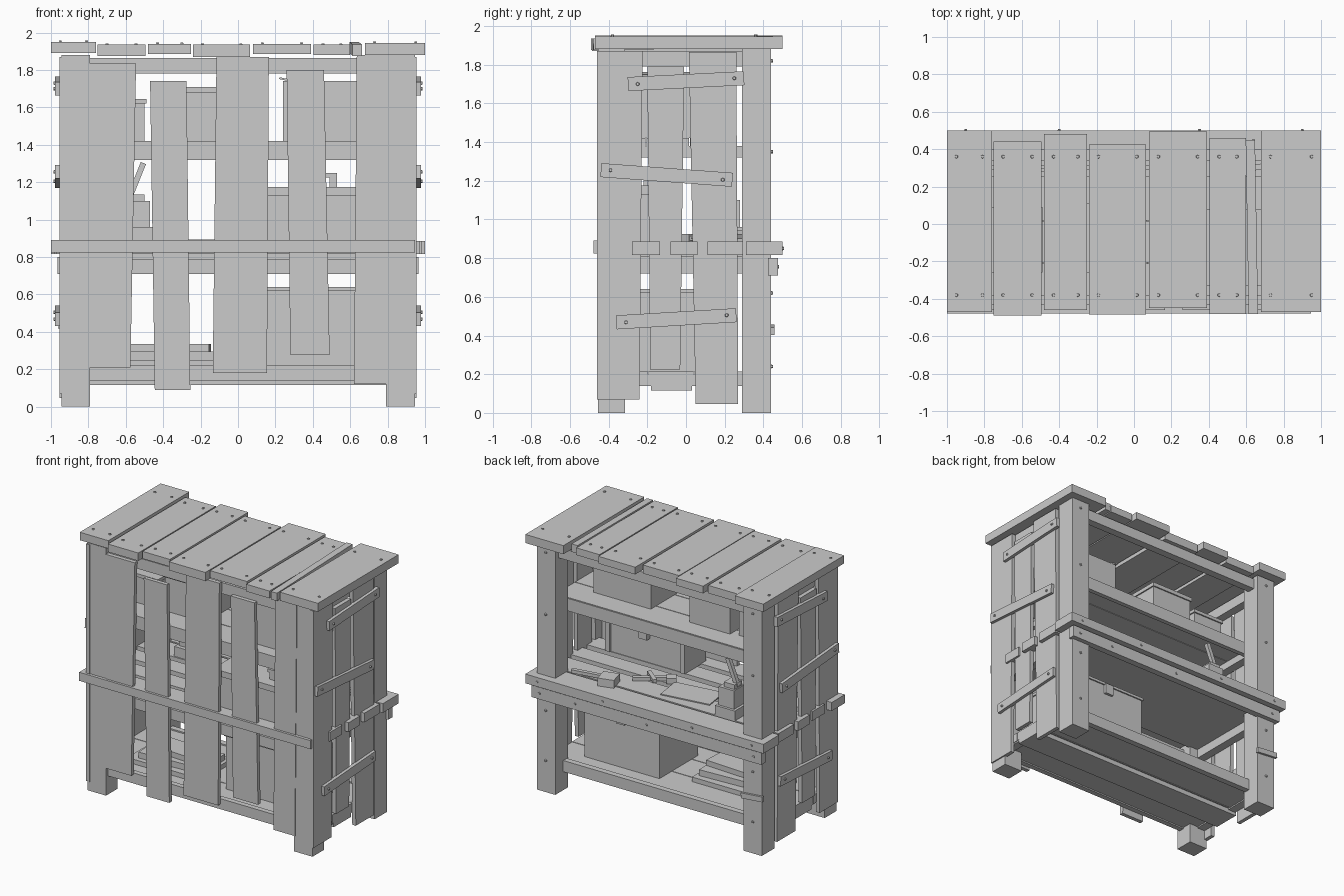
import bpy, bmesh
from math import radians, atan2, hypot
from mathutils import Matrix, Vector

if "Cube" in bpy.data.objects:
    bpy.data.objects.remove(bpy.data.objects["Cube"])


def finish(name, bm):
    bmesh.ops.recalc_face_normals(bm, faces=bm.faces)
    me = bpy.data.meshes.new(name)
    bm.to_mesh(me)
    bm.free()
    ob = bpy.data.objects.new(name, me)
    bpy.context.collection.objects.link(ob)
    return ob


def box(name, x, y, z, rot=(0, 0, 0)):
    """Box from three (min, max) ranges, rotated about its centre in degrees."""
    bm = bmesh.new()
    bmesh.ops.create_cube(bm, size=1)
    bm.transform(Matrix.Diagonal((x[1] - x[0], y[1] - y[0], z[1] - z[0], 1)))
    ob = finish(name, bm)
    ob.location = [(r[0] + r[1]) / 2 for r in (x, y, z)]
    ob.rotation_euler = [radians(a) for a in rot]
    return ob


def board(name, axis, depth, bottom, top, z):
    """Upright leaning board: bottom and top edge ranges, thickness along axis."""
    quad = [(bottom[0], z[0]), (bottom[1], z[0]), (top[1], z[1]), (top[0], z[1])]
    bm = bmesh.new()
    put = (lambda d, a, h: (a, d, h)) if axis == 'Y' else (lambda d, a, h: (d, a, h))
    face = bm.faces.new([bm.verts.new(put(depth[0], a, h)) for a, h in quad])
    new = bmesh.ops.extrude_face_region(bm, geom=[face])['geom']
    bmesh.ops.translate(bm, verts=[v for v in new if isinstance(v, bmesh.types.BMVert)],
                        vec=put(depth[1] - depth[0], 0, 0))
    return finish(name, bm)


def nails(name, points, direction):
    """Six-sided nail heads, all facing one direction."""
    bm = bmesh.new()
    turn = Vector(direction).to_track_quat('Z', 'Y').to_matrix().to_4x4()
    for p in points:
        bmesh.ops.create_cone(bm, cap_ends=True, segments=6, radius1=.011, radius2=.008,
                              depth=.014, matrix=Matrix.Translation(p) @ turn)
    return finish(name, bm)


# Corner posts
for s, side in ((-1, 'left'), (1, 'right')):
    x = sorted((s * .79, s * .945))
    box(f'front_post_{side}', x, (-.455, -.315), (0, 1.88))
    box(f'back_post_{side}', x, (.29, .44), (0, 1.88))
    nails(f'post_nails_{side}', [(s * .87, .442, z) for z in (.24, .62, 1.35, 1.82)], (0, 1, 0))

# Roof planks
roof = [(-1, -.76, -.47, .5, 1.89, 1.95), (-.75, -.495, -.49, .44, 1.875, 1.935),
        (-.48, -.25, -.46, .48, 1.885, 1.94), (-.24, .065, -.485, .425, 1.87, 1.935),
        (.08, .39, -.45, .495, 1.885, 1.94), (.405, .6, -.48, .46, 1.88, 1.935),
        (.68, 1, -.47, .5, 1.88, 1.945)]
pts = []
for i, (a, b, c, d, e, f) in enumerate(roof):
    box(f'roof_plank_{i}', (a, b), (c, d), (e, f))
    pts += [(x, y, f) for x in (a + .05, b - .05) for y in (-.38, .36)]
nails('roof_nails', pts, (0, 0, 1))
box('roof_strip', (.605, .655), (-.48, .45), (1.882, 1.942), (.8, 0, 1))

# Front wall boards and the long belt across them
front = [((-.79, -.575), (-.79, -.545), (.21, 1.835)), ((-.445, -.255), (-.47, -.275), (.09, 1.74)),
         ((-.135, .155), (-.115, .165), (.18, 1.87)), ((.28, .49), (.26, .46), (.275, 1.8)),
         ((.62, .8), (.635, .815), (.12, 1.88))]
for i, (bottom, top, z) in enumerate(front):
    board(f'front_board_{i}', 'Y', (-.46, -.43), bottom, top, z)
box('front_belt', (-1, .945), (-.478, -.32), (.825, .89))

# Side wall boards, tilted battens
sides = [((-.46, -.24), (-.46, -.225), (.07, 1.87)), ((-.185, -.03), (-.2, -.01), (.225, 1.79)),
         ((.05, .27), (.015, .26), (.045, 1.865))]
battens = [(-.30, 1.70, .30, 1.73), (-.44, 1.255, .24, 1.205), (-.36, .468, .26, .505)]
for s, side in ((-1, 'left'), (1, 'right')):
    for i, (bottom, top, z) in enumerate(sides):
        board(f'side_board_{side}_{i}', 'X', (s * .925, s * .955), bottom, top, z)
    for i, (y0, z0, y1, z1) in enumerate(battens):
        L, yc, zc = hypot(y1 - y0, z1 - z0) / 2, (y0 + y1) / 2, (z0 + z1) / 2
        tilt = atan2(z1 - z0, y1 - y0)
        ob = box(f'side_batten_{side}_{i}', sorted((s * .95, s * .978)),
                 (yc - L, yc + L), (zc - .036, zc + .036))
        ob.rotation_euler.x = tilt
        nails(f'batten_nails_{side}_{i}', [(s * .98, y0 + .05, z0), (s * .98, y1 - .05, z1)], (s, 0, 0))
    # Cross rails between the posts
    for j, z in enumerate(((.14, .2), (.72, .81), (1.32, 1.38), (1.79, 1.87))):
        box(f'side_rail_{side}_{j}', sorted((s * .86, s * .925)), (-.32, .3), z)

# Long rails
box('front_rail_top', (-.8, .8), (-.43, -.38), (1.78, 1.865))
box('back_rail_top', (-.8, .8), (.34, .4), (1.785, 1.865))
box('front_rail_middle', (-.8, .8), (-.43, -.38), (.71, .79))
box('front_rail_bottom', (-.8, .8), (-.43, -.39), (.14, .22))
box('back_rail_bench', (-.965, .965), (.425, .475), (.71, .8))

# Bench top planks, ends sticking out through the sides
bench = [(-.28, -.135, .97), (-.08, .06, .985), (.11, .295, .985), (.31, .5, 1)]
for i, (a, b, e) in enumerate(bench):
    box(f'bench_plank_{i}', (-e, e), (a, b), (.815, .885))
box('bench_under_board', (-.9, .9), (-.33, .42), (.79, .82))
nails('bench_nails', [(x, .5, .85) for x in (-.9, -.4, .35, .9)]
      + [(x, .475, .755) for x in (-.9, 0, .6, .9)], (0, 1, 0))

# Upper shelf and bottom shelf
for i, (a, b) in enumerate(((-.43, -.21), (-.205, .015), (.02, .25))):
    box(f'upper_shelf_plank_{i}', (-.92, .92), (a, b), (1.375, 1.42))
box('upper_shelf_edge_back', (-.92, .92), (.22, .255), (1.32, 1.415))
box('upper_shelf_edge_front', (-.8, .8), (-.43, -.4), (1.32, 1.415))
for i, (a, b) in enumerate(((-.4, -.2), (-.195, .04), (.045, .3))):
    box(f'bottom_shelf_plank_{i}', (-.93, .93), (a, b), (.15, .215))
box('bottom_shelf_edge', (-.8, .8), (.3, .345), (.14, .225))
box('bottom_cross_bar', (-.93, .93), (-.18, .03), (.115, .15))

# Repair plate on the back left post
box('post_plate', (-.96, -.78), (.435, .457), (.41, .45), (0, 5, 0))

# Lower crate
box('lower_crate', (.09, .72), (-.27, .19), (.215, .62))
box('lower_crate_lid', (.08, .73), (-.28, .2), (.62, .64))
box('lower_crate_latch', (.37, .44), (.19, .21), (.55, .63))

# Bench chest with lid, corner strips and latch
box('chest_body', (.1, .77), (-.38, -.14), (.885, 1.15))
box('chest_lid', (.07, .8), (-.4, -.115), (1.13, 1.175))
for i, x in enumerate((.1, .73)):
    box(f'chest_strip_{i}', (x, x + .04), (-.145, -.125), (.885, 1.13))
box('chest_latch', (.4, .47), (-.14, -.1), (1.07, 1.15))
box('chest_handle_bar', (.47, .53), (-.32, -.2), (1.225, 1.25))
for i, y in enumerate((-.32, -.22)):
    box(f'chest_handle_leg_{i}', (.49, .53), (y, y + .02), (1.17, 1.23))

# Boxes on the upper shelf
box('shelf_box_large', (.24, .72), (-.33, .08), (1.42, 1.74))
box('shelf_box_large_flap', (.22, .28), (-.33, .08), (1.745, 1.755), (0, 12, 0))
box('shelf_box_middle', (-.44, -.1), (-.25, .1), (1.42, 1.68))
box('shelf_box_middle_lid', (-.45, -.09), (-.26, .11), (1.68, 1.71))
box('shelf_box_small', (-.75, -.5), (-.25, .08), (1.42, 1.62))
box('shelf_box_small_lid', (-.76, -.49), (-.26, .09), (1.62, 1.645))

# Mallet, wrench and paper on the bench
box('mallet_head', (.38, .5), (.24, .36), (.885, .945), (0, 0, 15))
box('mallet_handle', (.48, .74), (.28, .31), (.9, .925), (0, 0, 10))
box('wrench_shaft', (.08, .36), (.07, .1), (.89, .915), (0, 0, 35))
box('wrench_cross', (.15, .3), (.07, .1), (.9, .925), (0, 0, -40))
box('wrench_jaw', (.07, .14), (-.01, .06), (.885, .925), (0, 0, 35))
box('paper_sheet', (-.32, .06), (0, .22), (.885, .893), (0, 0, 8))

# Vise with lever
box('vise_base', (-.62, -.455), (.12, .3), (.885, .96))
box('vise_block', (-.6, -.47), (.15, .28), (.95, 1.1))
box('vise_cap', (-.59, -.5), (.17, .26), (1.1, 1.135))
box('vise_lever', (-.56, -.53), (.2, .23), (1.1, 1.31), (0, 22, 0))

# Stacked planks on the bottom shelf
box('stack_plank_low', (-.72, -.12), (-.3, .1), (.215, .25))
box('stack_plank_mid', (-.66, -.14), (-.25, .04), (.25, .295), (0, 0, 3))
box('stack_plank_top', (-.6, -.15), (-.2, -.02), (.295, .335), (0, 0, -3))
